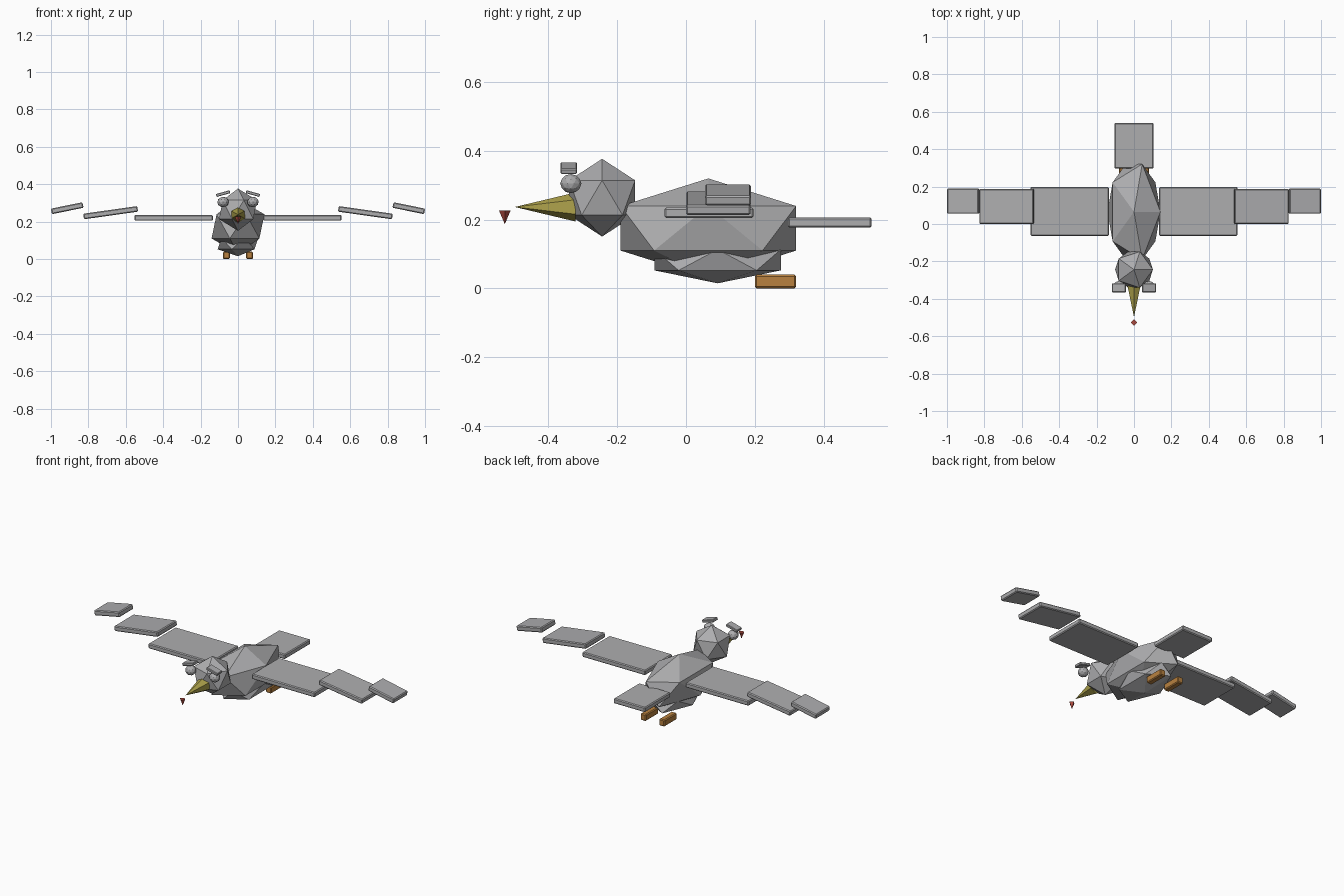
import bpy, math

if "Cube" in bpy.data.objects:
    bpy.data.objects.remove(bpy.data.objects["Cube"])


def mat(name, col):
    m = bpy.data.materials.new(name)
    m.diffuse_color = (*col, 1)
    m.use_nodes = True
    m.node_tree.nodes["Principled BSDF"].inputs["Base Color"].default_value = m.diffuse_color
    return m


GREY = mat("feather grey", (0.42, 0.42, 0.43))
YELLOW = mat("beak yellow", (0.42, 0.36, 0.07))
ORANGE = mat("foot orange", (0.48, 0.22, 0.05))
RED = mat("berry red", (0.42, 0.07, 0.05))


def finish(name, m, scale=(1, 1, 1), rot=(0, 0, 0)):
    o = bpy.context.object
    o.name = name
    o.scale = scale
    o.rotation_euler = rot
    o.data.materials.append(m)
    return o


def ball(name, loc, radii, sub=1):
    bpy.ops.mesh.primitive_ico_sphere_add(subdivisions=sub, radius=1, location=loc)
    return finish(name, GREY, radii)


def box(name, loc, size, m=GREY, roll=0.0, bevel=0.005):
    bpy.ops.mesh.primitive_cube_add(size=1, location=loc)
    o = finish(name, m, size, (0, roll, 0))
    bpy.ops.object.transform_apply(location=False, rotation=False, scale=True)
    b = o.modifiers.new("chamfer", 'BEVEL')
    b.width = bevel
    b.segments = 1
    return o


def cone(name, loc, sides, r, depth, m, rot):
    bpy.ops.mesh.primitive_cone_add(vertices=sides, radius1=r, radius2=0,
                                    depth=depth, location=loc)
    return finish(name, m, rot=rot)


# Body, belly and head
ball("body", (0, 0.065, 0.175), (0.158, 0.30, 0.145))
ball("belly", (0, 0.092, 0.083), (0.122, 0.216, 0.068))
ball("head", (0, -0.244, 0.264), (0.113, 0.113, 0.113))

# Tail
box("tail", (0, 0.418, 0.192), (0.21, 0.244, 0.03))

# Beak and the berry at its tip
cone("beak", (0, -0.41, 0.237), 6, 0.042, 0.176, YELLOW, (math.pi / 2, 0, 0))
cone("berry", (0, -0.527, 0.207), 4, 0.017, 0.04, RED, (math.pi, 0, 0))

# Paired parts
for side, s in (("left", 1), ("right", -1)):
    box(side + "_inner_wing", (s * 0.344, 0.067, 0.22), (0.42, 0.26, 0.03))
    box(side + "_middle_wing", (s * 0.681, 0.094, 0.248), (0.292, 0.188, 0.03), roll=s * 0.14)
    box(side + "_wing_tip", (s * 0.913, 0.122, 0.272), (0.172, 0.134, 0.03), roll=s * 0.2)
    box(side + "_foot", (s * 0.062, 0.26, 0.02), (0.036, 0.12, 0.04), ORANGE)
    ball(side + "_eye", (s * 0.08, -0.335, 0.305), (0.031, 0.031, 0.028), 2)
    box(side + "_brow", (s * 0.08, -0.341, 0.35), (0.076, 0.048, 0.016),
        roll=s * 0.27, bevel=0.003)
